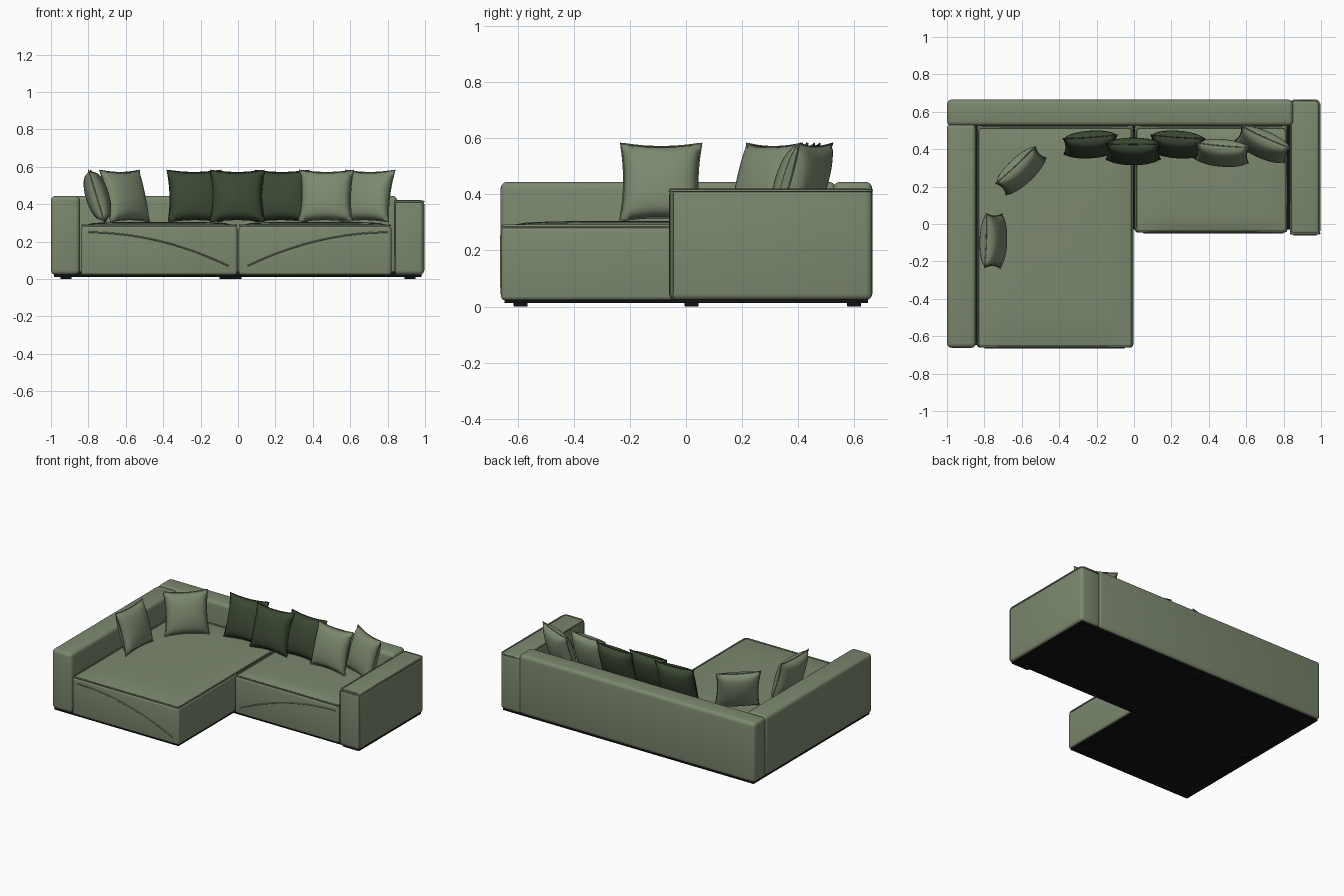
import bpy, bmesh, math
from mathutils import Vector, Matrix

if "Cube" in bpy.data.objects:
    bpy.data.objects.remove(bpy.data.objects["Cube"], do_unlink=True)


def material(name, rgb):
    m = bpy.data.materials.new(name)
    m.use_nodes = True
    m.diffuse_color = (*rgb, 1)
    m.node_tree.nodes["Principled BSDF"].inputs["Base Color"].default_value = (*rgb, 1)
    return m


GREEN = material("sage_fabric", (0.20, 0.25, 0.16))
DARK = material("dark_green_fabric", (0.042, 0.062, 0.032))
BLACK = material("black_base", (0.006, 0.006, 0.006))


def finish(bm, name, mat, angle=50):
    bmesh.ops.recalc_face_normals(bm, faces=bm.faces)
    mesh = bpy.data.meshes.new(name)
    bm.to_mesh(mesh)
    bm.free()
    mesh.materials.append(mat)
    ob = bpy.data.objects.new(name, mesh)
    bpy.context.collection.objects.link(ob)
    bpy.ops.object.select_all(action="DESELECT")
    bpy.context.view_layer.objects.active = ob
    ob.select_set(True)
    bpy.ops.object.shade_smooth_by_angle(angle=math.radians(angle))
    return ob


def box(name, lo, hi, mat=GREEN, radius=0.02):
    """Upholstered block with rounded edges between two corners."""
    lo, hi = Vector(lo), Vector(hi)
    bm = bmesh.new()
    bmesh.ops.create_cube(bm, size=1)
    for v in bm.verts:
        v.co = (lo + hi) / 2 + v.co * (hi - lo)
    if radius:
        bmesh.ops.bevel(bm, geom=bm.edges[:], offset=radius, segments=4,
                        profile=0.5, affect="EDGES")
    return finish(bm, name, mat)


def tube(name, points, radius=0.004, closed=False, mat=GREEN):
    """Piping or stitched seam along a path."""
    cu = bpy.data.curves.new(name, "CURVE")
    cu.dimensions = "3D"
    cu.bevel_depth = radius
    cu.bevel_resolution = 2
    sp = cu.splines.new("POLY")
    sp.points.add(len(points) - 1)
    for p, co in zip(sp.points, points):
        p.co = (*co, 1)
    sp.use_cyclic_u = closed
    cu.materials.append(mat)
    ob = bpy.data.objects.new(name, cu)
    bpy.context.collection.objects.link(ob)
    return ob


def rounded_loop(a0, a1, b0, b1, r):
    """Rounded rectangle in two axes."""
    pts = []
    for i, (a, b) in enumerate([(a1 - r, b1 - r), (a0 + r, b1 - r),
                                (a0 + r, b0 + r), (a1 - r, b0 + r)]):
        for k in range(5):
            t = (i + k / 4) * math.pi / 2
            pts.append((a + r * math.cos(t), b + r * math.sin(t)))
    return pts


def seat_top(name, x0, x1, y0, y1):
    """Slightly crowned seat cushion with piping below its edge."""
    n = 14
    bm = bmesh.new()
    bmesh.ops.create_grid(bm, x_segments=n, y_segments=n, size=1)
    for v in bm.verts:
        u, w = v.co.x, v.co.y
        crown = ((1 - u ** 4) * (1 - w ** 4)) ** 0.5
        v.co = ((x0 + x1) / 2 + u * (x1 - x0) / 2,
                (y0 + y1) / 2 + w * (y1 - y0) / 2, 0.286 + 0.02 * crown)
    rim = [e for e in bm.edges if e.is_boundary]
    ext = bmesh.ops.extrude_edge_only(bm, edges=rim)
    for v in ext["geom"]:
        if isinstance(v, bmesh.types.BMVert):
            v.co.z = 0.26
    finish(bm, name, GREEN)
    tube(name + "_piping", [(x, y, 0.288) for x, y in
                            rounded_loop(x0, x1, y0, y1, 0.02)], 0.005, True)


def pillow(name, x, y, turn, mat, lean=17):
    """Plump square cushion with pinched sides, pointed corners and piping."""
    n, half, thick = 16, 0.145, 0.062

    def outline(u, w):
        return (half * u * (1 - 0.09 * (1 - w * w) * u * u),
                half * w * (1 - 0.09 * (1 - u * u) * w * w))

    place = (Matrix.Translation((x, y, 0.444)) @ Matrix.Rotation(math.radians(turn), 4, "Z")
             @ Matrix.Rotation(math.radians(-lean), 4, "X"))
    bm = bmesh.new()
    for side in (-1, 1):
        part = bmesh.ops.create_grid(bm, x_segments=n, y_segments=n, size=1)
        for v in part["verts"]:
            u, w = v.co.x, v.co.y
            px, pz = outline(u, w)
            puff = max(0, (1 - u * u) * (1 - w * w)) ** 0.42
            v.co = place @ Vector((px, side * thick * puff, pz))
    bmesh.ops.remove_doubles(bm, verts=bm.verts[:], dist=0.0005)
    finish(bm, name, mat, 75)
    steps = [-1 + 2 * k / n for k in range(n)]
    ring = ([(s, -1) for s in steps] + [(1, s) for s in steps]
            + [(-s, 1) for s in steps] + [(-1, -s) for s in steps])
    rim = [outline(u, w) for u, w in ring]
    tube(name + "_piping", [place @ Vector((a, 0, b)) for a, b in rim], 0.003, True, mat)


# Frame: back and two arms
box("back_rest", (-1, 0.525, 0.022), (0.85, 0.665, 0.445), radius=0.025)
box("right_arm", (-1, -0.662, 0.022), (-0.845, 0.535, 0.445), radius=0.025)
box("left_arm", (0.835, -0.06, 0.022), (0.995, 0.665, 0.422), radius=0.025)
tube("left_arm_front_piping", [(a, -0.05, b) for a, b in
                               rounded_loop(0.838, 0.992, 0.027, 0.419, 0.025)], 0.005, True)
tube("left_arm_top_piping", [(a, b, 0.414) for a, b in
                             rounded_loop(0.838, 0.992, -0.057, 0.662, 0.025)], 0.005, True)

# Seats: long chaise and short seat
for name, x0, x1, y0 in (("chaise", -0.84, -0.004, -0.66), ("short_seat", 0.004, 0.82, -0.045)):
    box(name + "_body", (x0, y0, 0.022), (x1, 0.53, 0.284), radius=0.015)
    seat_top(name + "_cushion", x0 + 0.006, x1 - 0.006, y0 + 0.006, 0.515)
    # Curved decorative seam on the front panel
    side = -1 if x0 < 0 else 1
    seam = []
    for k in range(25):
        t = k / 24
        seam.append((side * (0.05 + 0.75 * t), y0 - 0.0005,
                     0.07 + 0.18 * (1 - (1 - t) ** 2)))
    tube(name + "_front_seam", seam, 0.004)

# Black underside and feet
outline = [(-0.985, -0.647), (-0.015, -0.647), (-0.015, -0.03), (0.85, -0.03), (0.85, -0.045),
           (0.98, -0.045), (0.98, 0.65), (-0.985, 0.65)]
bm = bmesh.new()
face = bm.faces.new([bm.verts.new((x, y, 0.012)) for x, y in outline])
up = bmesh.ops.extrude_face_region(bm, geom=[face])
for v in up["geom"]:
    if isinstance(v, bmesh.types.BMVert):
        v.co.z = 0.04
finish(bm, "underside", BLACK, 20)
for i, (x, y) in enumerate([(-0.92, -0.59), (-0.07, -0.59), (-0.92, 0.6), (-0.01, 0.6),
                            (0.92, 0.6), (0.92, 0.02), (-0.01, 0.02), (-0.92, 0.02)]):
    box(f"foot_{i + 1}", (x - 0.03, y - 0.025, 0), (x + 0.03, y + 0.025, 0.03), BLACK, 0.003)

# Scatter cushions: x, y, turn, fabric
for i, (x, y, turn, mat) in enumerate([
        (-0.232, 0.425, 4, DARK), (-0.004, 0.388, 0, DARK), (0.232, 0.425, -4, DARK),
        (0.47, 0.38, -5, GREEN), (0.69, 0.425, -24, GREEN),
        (-0.605, 0.285, 43, GREEN), (-0.752, -0.09, 88, GREEN)]):
    pillow(f"cushion_{i + 1}", x, y, turn, mat)
